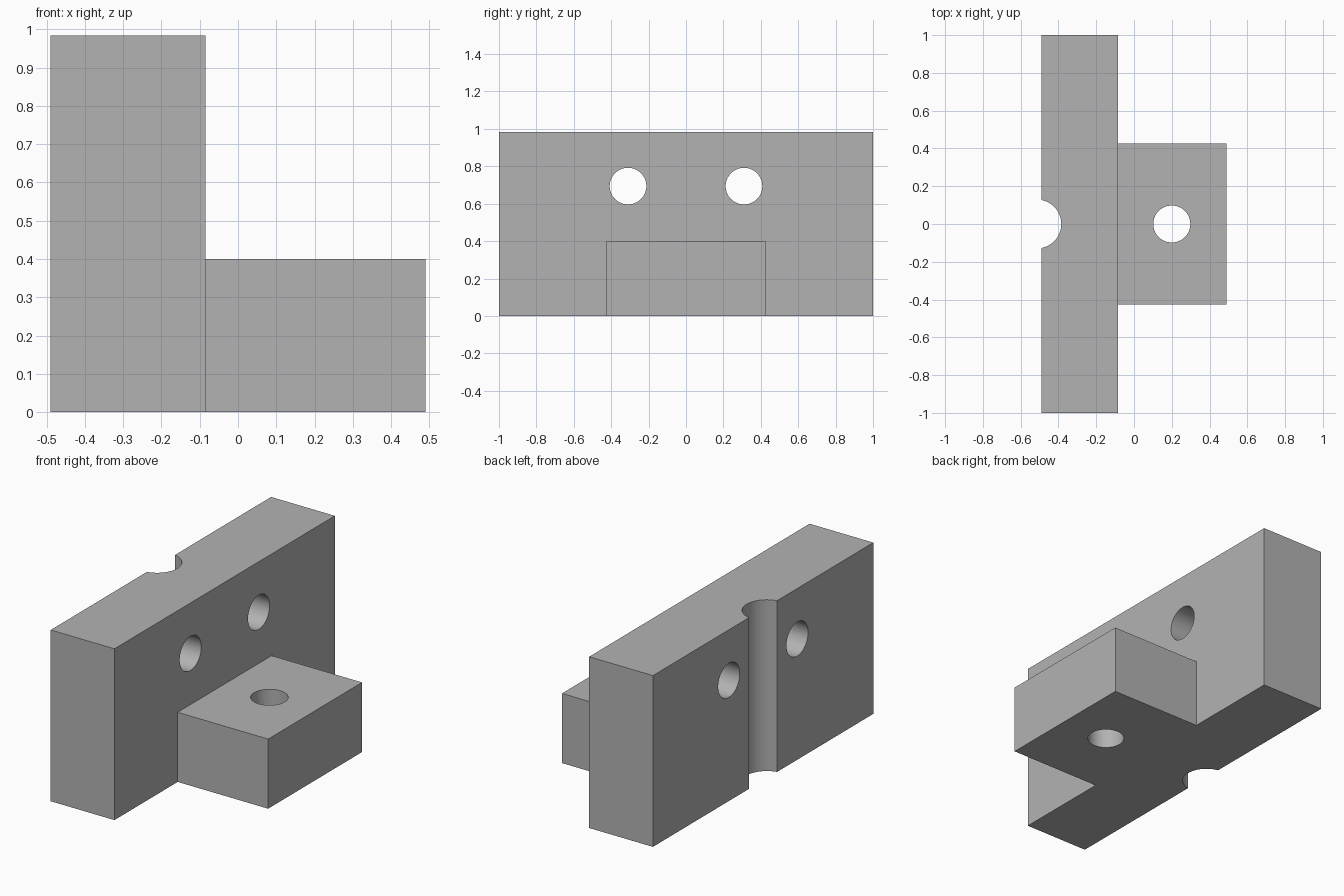
import bpy
import math

cube = bpy.data.objects.get("Cube")
if cube:
    bpy.data.objects.remove(cube, do_unlink=True)

# Single grey material
grey = bpy.data.materials.new("plain grey")
grey.use_nodes = True
colour = (0.45, 0.45, 0.45, 1)
grey.diffuse_color = colour
grey.node_tree.nodes["Principled BSDF"].inputs["Base Color"].default_value = colour


def box(name, low, high):
    centre = [(a + b) / 2 for a, b in zip(low, high)]
    bpy.ops.mesh.primitive_cube_add(size=1, location=centre)
    ob = bpy.context.object
    ob.name = name
    ob.scale = [b - a for a, b in zip(low, high)]
    bpy.ops.object.transform_apply(location=True, rotation=True, scale=True)
    ob.data.materials.append(grey)
    return ob


def cylinder(name, radius, depth, centre, rotation=(0, 0, 0)):
    bpy.ops.mesh.primitive_cylinder_add(
        vertices=64, radius=radius, depth=depth, location=centre, rotation=rotation)
    ob = bpy.context.object
    ob.name = name
    ob.data.materials.append(grey)
    return ob


def combine(target, other, operation):
    """Apply a boolean and remove the helper object."""
    other.hide_render = True
    mod = target.modifiers.new(operation.title(), "BOOLEAN")
    mod.operation = operation
    mod.solver = "EXACT"
    mod.object = other
    bpy.context.view_layer.objects.active = target
    bpy.ops.object.modifier_apply(modifier=mod.name)
    bpy.data.objects.remove(other, do_unlink=True)


# Upright plate with the mounting lug merged into it
bracket = box("bracket", (-0.49, -1, 0), (-0.085, 1, 0.984))
lug = box("lug", (-0.2, -0.426, 0), (0.49, 0.426, 0.4))
combine(bracket, lug, "UNION")

# Two bolt holes through the plate
for side in (-1, 1):
    hole = cylinder("plate_hole", 0.098, 1, (-0.29, side * 0.31, 0.694),
                    (0, math.pi / 2, 0))
    combine(bracket, hole, "DIFFERENCE")

# Vertical hole through the lug
combine(bracket, cylinder("lug_hole", 0.098, 1, (0.2, 0, 0.2)), "DIFFERENCE")

# Round groove down the back of the plate
combine(bracket, cylinder("groove", 0.129, 2, (-0.514, 0, 0.5)), "DIFFERENCE")

# Smooth bores, sharp edges
bpy.ops.object.select_all(action="DESELECT")
bracket.select_set(True)
bpy.context.view_layer.objects.active = bracket
bpy.ops.object.shade_smooth_by_angle(angle=math.radians(30))
